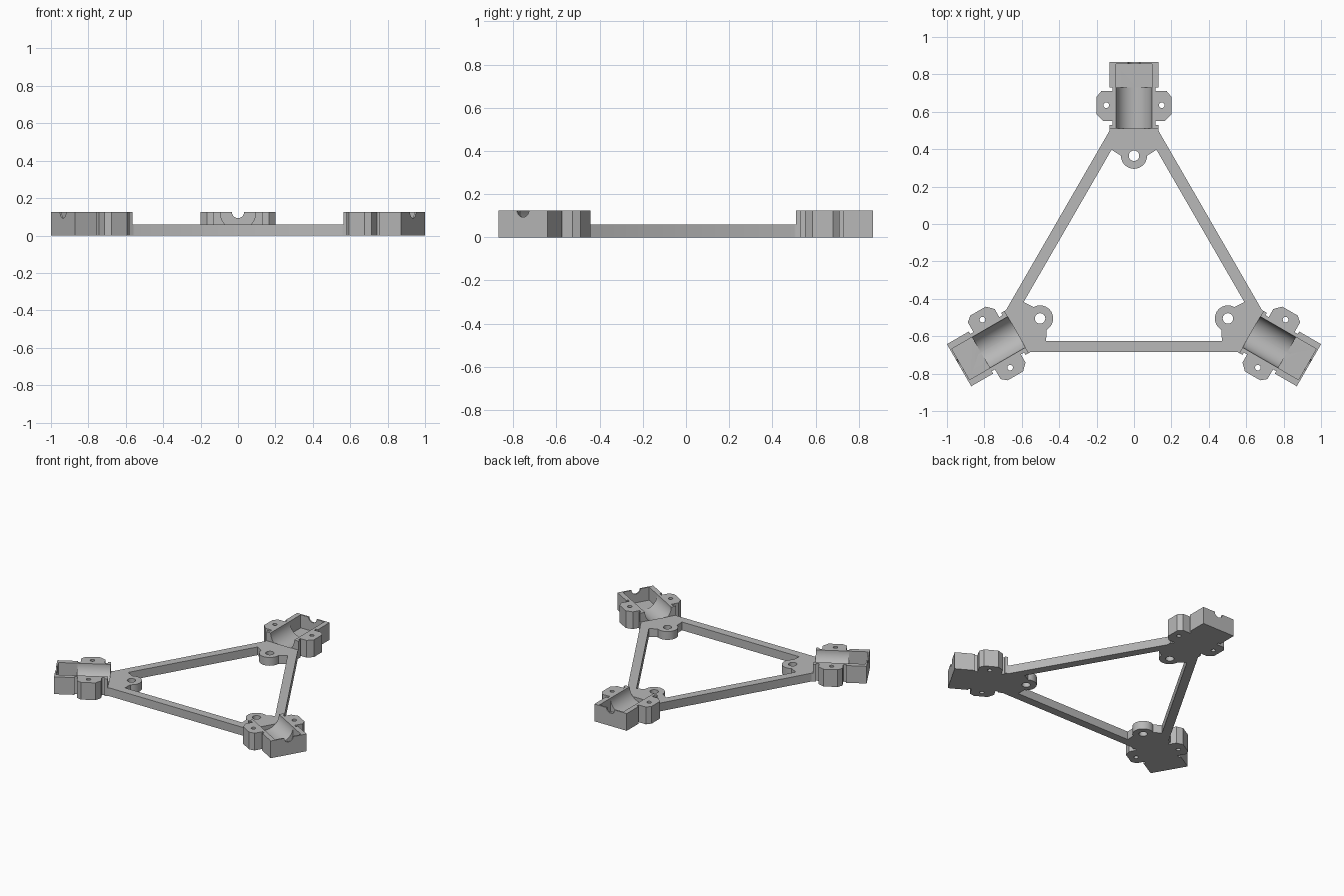
import bpy, bmesh
from math import sin, cos, pi, radians
from mathutils import Matrix, Vector

cube = bpy.data.objects.get("Cube")
if cube:
    bpy.data.objects.remove(cube, do_unlink=True)

CENTRE_Y = -0.215   # centre of the three-fold symmetry
PLATE = 0.06        # frame thickness
HEIGHT = 0.125      # holder height

grey = bpy.data.materials.new("plain grey")
grey.use_nodes = True
grey.diffuse_color = (0.48, 0.48, 0.48, 1)
grey.node_tree.nodes["Principled BSDF"].inputs["Base Color"].default_value = grey.diffuse_color


def add_object(name, bm):
    bmesh.ops.recalc_face_normals(bm, faces=bm.faces)
    mesh = bpy.data.meshes.new(name)
    bm.to_mesh(mesh)
    bm.free()
    mesh.materials.append(grey)
    obj = bpy.data.objects.new(name, mesh)
    bpy.context.collection.objects.link(obj)
    return obj


def prism(name, outline, z0, z1):
    bm = bmesh.new()
    face = bm.faces.new([bm.verts.new((x, y, z0)) for x, y in outline])
    top = bmesh.ops.extrude_face_region(bm, geom=[face])["geom"]
    verts = [v for v in top if isinstance(v, bmesh.types.BMVert)]
    bmesh.ops.translate(bm, verts=verts, vec=(0, 0, z1 - z0))
    return add_object(name, bm)


def circle(x, y, r, n=32):
    return [(x + r * cos(2 * pi * i / n), y + r * sin(2 * pi * i / n)) for i in range(n)]


def lying_cylinder(name, r, y0, y1):
    # Cylinder along y with its axis on the holder's top plane
    obj = prism(name, circle(0, 0, r, 48), y0, y1)
    obj.data.transform(Matrix.Translation((0, 0, HEIGHT)) @ Matrix.Rotation(-pi / 2, 4, "X"))
    return obj


def three_fold(points):
    result = []
    for k in range(3):
        turn = Matrix.Rotation(radians(120 * k), 2)
        result += [tuple(turn @ Vector(p)) for p in points]
    return result


def cut(obj, cutters):
    for c in cutters:
        mod = obj.modifiers.new("cut", "BOOLEAN")
        mod.operation = "DIFFERENCE"
        mod.solver = "EXACT"
        mod.object = c
        c.hide_render = True
    bpy.context.view_layer.update()
    mesh = bpy.data.meshes.new_from_object(obj.evaluated_get(bpy.context.evaluated_depsgraph_get()))
    obj.modifiers.clear()
    obj.data = mesh
    for c in cutters:
        bpy.data.objects.remove(c, do_unlink=True)


def smooth(obj):
    bpy.ops.object.select_all(action="DESELECT")
    obj.select_set(True)
    bpy.context.view_layer.objects.active = obj
    bpy.ops.object.shade_smooth_by_angle(angle=radians(30))


# Triangular frame with a rounded screw lug inside each corner
outer = three_fold([(0.13, 0.715), (0.13, 0.725), (-0.13, 0.725), (-0.13, 0.715)])
lug = [(0.07 * cos(pi * i / 16), 0.58 - 0.07 * sin(pi * i / 16)) for i in range(17)]
inner = three_fold([(0.12, 0.612)] + lug + [(-0.12, 0.612)])
frame = prism("triangle_frame", outer, 0, PLATE)
cutters = [prism("opening_cutter", inner, -0.1, 0.2)]
for hx, hy in three_fold([(0, 0.58)]):
    cutters.append(prism("lug_hole_cutter", circle(hx, hy, 0.028), -0.1, 0.2))
cut(frame, cutters)
frame.location.y = CENTRE_Y
smooth(frame)

# Holder block: notched sides with chamfered screw ears
side = [(0.13, 0.725), (0.13, 0.745), (0.115, 0.745), (0.115, 0.765),
        (0.165, 0.765), (0.2, 0.8), (0.2, 0.895), (0.175, 0.925),
        (0.115, 0.925), (0.115, 0.945), (0.13, 0.945), (0.13, 1.08)]
holder = prism("corner_holder", side + [(-x, y) for x, y in reversed(side)], 0, HEIGHT)

# Round channel, square pocket, cable notch in the end wall, ear holes
pocket = [(-0.095, 0.945), (0.095, 0.945), (0.095, 1.07), (-0.095, 1.07)]
cut(holder, [
    lying_cylinder("channel_cutter", 0.095, 0.6, 0.96),
    prism("pocket_cutter", pocket, 0.03, 0.2),
    lying_cylinder("notch_cutter", 0.032, 1.0, 1.2),
    prism("ear_hole_cutter", circle(0.148, 0.85, 0.015, 24), -0.1, 0.2),
    prism("ear_hole_cutter", circle(-0.148, 0.85, 0.015, 24), -0.1, 0.2),
])
holder.location.y = CENTRE_Y
smooth(holder)

# Same holder at the other two corners
for name, angle in (("left_holder", -120), ("right_holder", 120)):
    copy = holder.copy()
    copy.name = name
    copy.rotation_euler.z = radians(angle)
    bpy.context.collection.objects.link(copy)
holder.name = "back_holder"
